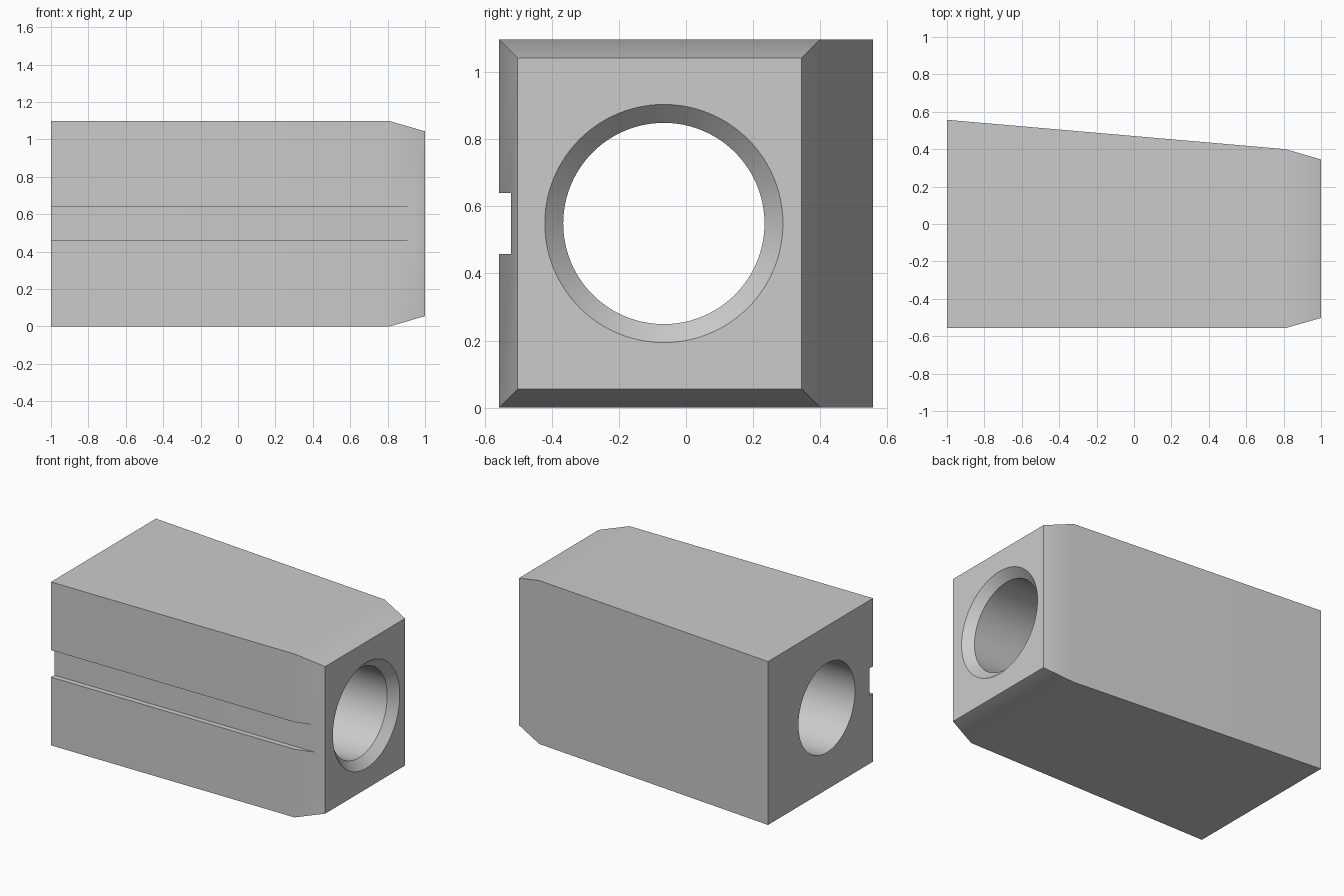
import bpy
import bmesh
from math import cos, sin, pi, radians

if "Cube" in bpy.data.objects:
    bpy.data.objects.remove(bpy.data.objects["Cube"], do_unlink=True)

HEIGHT, HALF, BEVEL = 1.098, 0.557, 0.055
SHOULDER = 0.81            # where the nose taper begins
BORE_Y, BORE_Z, BORE_R = -0.066, 0.549, 0.3

grey = bpy.data.materials.new("plain grey")
grey.use_nodes = True
colour = (0.6, 0.6, 0.6, 1)
grey.diffuse_color = colour
grey.node_tree.nodes["Principled BSDF"].inputs["Base Color"].default_value = colour


def rectangle(x, y0, y1, z0, z1):
    return [(x, y0, z0), (x, y1, z0), (x, y1, z1), (x, y0, z1)]


def circle(x, radius, sides=96):
    angles = [2 * pi * i / sides for i in range(sides)]
    return [(x, BORE_Y + radius * cos(a), BORE_Z + radius * sin(a)) for a in angles]


def loft(name, sections):
    """Join matching cross-sections into a closed solid."""
    bm = bmesh.new()
    rings = [[bm.verts.new(p) for p in s] for s in sections]
    for a, b in zip(rings, rings[1:]):
        for i in range(len(a)):
            j = (i + 1) % len(a)
            bm.faces.new((a[i], a[j], b[j], b[i]))
    bm.faces.new(rings[0])
    bm.faces.new(rings[-1])
    bmesh.ops.recalc_face_normals(bm, faces=bm.faces)
    mesh = bpy.data.meshes.new(name)
    bm.to_mesh(mesh)
    bm.free()
    mesh.materials.append(grey)
    obj = bpy.data.objects.new(name, mesh)
    bpy.context.collection.objects.link(obj)
    return obj


# Block with a slanted back and a tapered nose
block = loft("bored_block", [
    rectangle(-1, -HALF, HALF, 0, HEIGHT),
    rectangle(SHOULDER, -HALF, 0.4, 0, HEIGHT),
    rectangle(1, -HALF + BEVEL, 0.4 - BEVEL, BEVEL, HEIGHT - BEVEL),
])

# Through bore with a countersunk mouth, and the long front groove
mouth = BORE_R + BEVEL
cutters = [
    loft("bore_cutter", [circle(-1.2, BORE_R), circle(1 - BEVEL, BORE_R),
                         circle(1, mouth), circle(1.1, mouth)]),
    loft("groove_cutter", [rectangle(x, -0.8, -HALF + 0.036, 0.458, 0.64)
                           for x in (-1.2, 1.2)]),
]

bpy.ops.object.select_all(action="DESELECT")
bpy.context.view_layer.objects.active = block
block.select_set(True)
for cutter in cutters:
    cutter.hide_render = True
    cut = block.modifiers.new("cut", "BOOLEAN")
    cut.operation = "DIFFERENCE"
    cut.solver = "EXACT"
    cut.object = cutter
    bpy.ops.object.modifier_apply(modifier=cut.name)
    bpy.data.objects.remove(cutter, do_unlink=True)

# Smooth bore and soft nose shoulder, crisp corners
bpy.ops.object.shade_smooth_by_angle(angle=radians(30))
weighted = block.modifiers.new("flat_large_faces", "WEIGHTED_NORMAL")
weighted.keep_sharp = True
